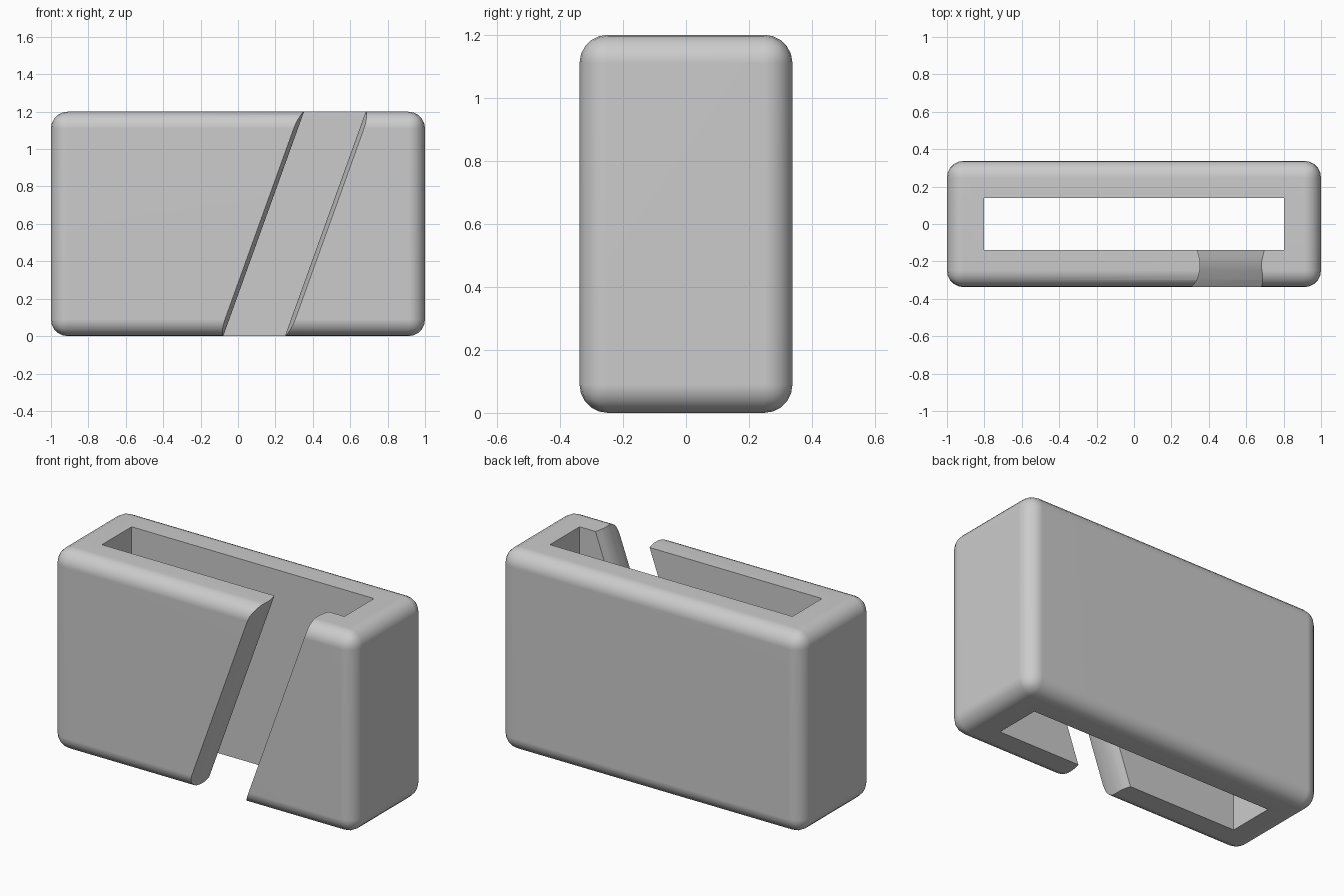
import bpy
import bmesh

old = bpy.data.objects.get("Cube")
if old:
    bpy.data.objects.remove(old, do_unlink=True)

HEIGHT = 1.2

grey = bpy.data.materials.new("plain grey")
grey.use_nodes = True
colour = (0.6, 0.6, 0.6, 1)
grey.diffuse_color = colour
grey.node_tree.nodes["Principled BSDF"].inputs["Base Color"].default_value = colour


def prism(name, outline, z0, z1, lean=0.0):
    """Extrude an xy outline from z0 to z1, leaning along x with height."""
    bm = bmesh.new()
    rings = [[bm.verts.new((x + lean * z, y, z)) for x, y in outline] for z in (z0, z1)]
    bm.faces.new(rings[0][::-1])
    bm.faces.new(rings[1])
    n = len(outline)
    for i in range(n):
        j = (i + 1) % n
        bm.faces.new((rings[0][i], rings[0][j], rings[1][j], rings[1][i]))
    bmesh.ops.recalc_face_normals(bm, faces=bm.faces)
    mesh = bpy.data.meshes.new(name)
    bm.to_mesh(mesh)
    bm.free()
    mesh.materials.append(grey)
    obj = bpy.data.objects.new(name, mesh)
    bpy.context.collection.objects.link(obj)
    return obj


def rectangle(x, y):
    return [(-x, -y), (x, -y), (x, y), (-x, y)]


# Rounded block
body = prism("sleeve_body", rectangle(1, 0.338), 0, HEIGHT)
bevel = body.modifiers.new("rounded edges", "BEVEL")
bevel.width = 0.09
bevel.segments = 5

# Vertical opening through the block
opening = prism("opening_cutter", rectangle(0.802, 0.14), -0.2, HEIGHT + 0.2)

# Leaning slot through the front wall, with softened lips: (half width, y)
lip = [(0.188, -0.4), (0.188, -0.338), (0.175, -0.3), (0.165, -0.24),
       (0.165, -0.2), (0.17, -0.175), (0.179, -0.14), (0.179, -0.1)]
middle = 0.086
slot_outline = [(middle + w, y) for w, y in lip]
slot_outline += [(middle - w, y) for w, y in reversed(lip)]
slot = prism("slot_cutter", slot_outline, -0.2, HEIGHT + 0.2, lean=0.36)

for cutter in (opening, slot):
    cutter.hide_render = True
    cut = body.modifiers.new(cutter.name, "BOOLEAN")
    cut.operation = "DIFFERENCE"
    cut.solver = "EXACT"
    cut.object = cutter

# Bake the cuts, drop the cutters and smooth the rounded edges
bpy.context.view_layer.update()
graph = bpy.context.evaluated_depsgraph_get()
baked = bpy.data.meshes.new_from_object(body.evaluated_get(graph))
body.modifiers.clear()
body.data = baked
for cutter in (opening, slot):
    bpy.data.objects.remove(cutter, do_unlink=True)

bpy.ops.object.select_all(action="DESELECT")
body.select_set(True)
bpy.context.view_layer.objects.active = body
bpy.ops.object.shade_smooth_by_angle(angle=0.52)
weighted = body.modifiers.new("even shading", "WEIGHTED_NORMAL")
weighted.keep_sharp = True
